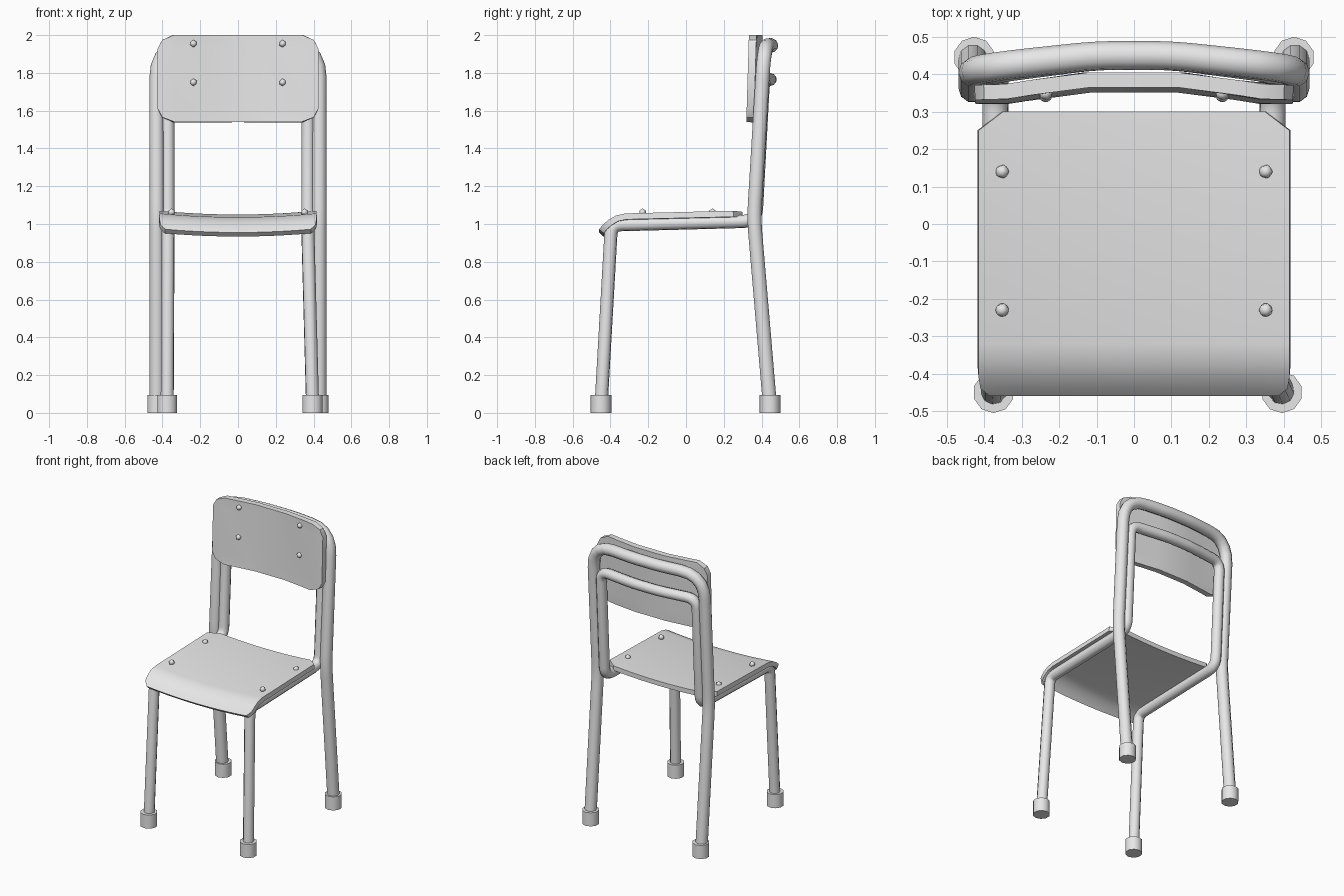
import bpy, bmesh, math
from mathutils import Vector

cube = bpy.data.objects.get("Cube")
if cube:
    bpy.data.objects.remove(cube, do_unlink=True)

grey = bpy.data.materials.new("plain grey")
grey.use_nodes = True
grey.diffuse_color = (0.8, 0.8, 0.8, 1)
grey.node_tree.nodes["Principled BSDF"].inputs["Base Color"].default_value = (0.8, 0.8, 0.8, 1)


def link(name, data):
    obj = bpy.data.objects.new(name, data)
    bpy.context.collection.objects.link(obj)
    data.materials.append(grey)
    return obj


def smooth(obj, angle=35):
    bpy.ops.object.select_all(action='DESELECT')
    obj.select_set(True)
    bpy.context.view_layer.objects.active = obj
    for mod in list(obj.modifiers):
        bpy.ops.object.modifier_apply(modifier=mod.name)
    bpy.ops.object.shade_smooth_by_angle(angle=math.radians(angle))


def rounded(path, steps=5):
    """Replace each (point, radius) corner by a short curve."""
    pts = [Vector(p) for p, r in path]
    out = [pts[0]]
    for i in range(1, len(pts) - 1):
        r = path[i][1]
        a = pts[i] + (pts[i - 1] - pts[i]).normalized() * r
        b = pts[i] + (pts[i + 1] - pts[i]).normalized() * r
        for k in range(steps + 1):
            t = k / steps
            out.append(a * (1 - t) ** 2 + pts[i] * 2 * t * (1 - t) + b * t * t)
    return out + [pts[-1]]


def tube(name, half, radius):
    """Bent tube from one half path, mirrored to the other side."""
    other = [((-x, y, z), r) for (x, y, z), r in reversed(half)]
    pts = rounded(half + other)
    curve = bpy.data.curves.new(name, 'CURVE')
    curve.dimensions = '3D'
    curve.bevel_depth = radius
    curve.bevel_resolution = 3
    curve.use_fill_caps = True
    spline = curve.splines.new('POLY')
    spline.points.add(len(pts) - 1)
    for sp, p in zip(spline.points, pts):
        sp.co = (*p, 1)
    spline.use_smooth = True
    return link(name, curve), spline


def panel(name, rows, columns, place, thickness):
    """Curved board: rows of (half width, a, b), placed by a function."""
    bm = bmesh.new()
    grid = [[bm.verts.new(place(f * w, a, b)) for f in columns] for w, a, b in rows]
    for r0, r1 in zip(grid, grid[1:]):
        for j in range(len(columns) - 1):
            bm.faces.new((r0[j], r1[j], r1[j + 1], r0[j + 1]))
    mesh = bpy.data.meshes.new(name)
    bm.to_mesh(mesh)
    bm.free()
    obj = link(name, mesh)
    mod = obj.modifiers.new("thickness", 'SOLIDIFY')
    mod.thickness = thickness
    mod.offset = -1
    smooth(obj)


# Outer tube: rear legs and top rail
tube("rear_frame", [((0.43, 0.445, 0.03), 0), ((0.43, 0.36, 1.03), 0.08),
                    ((0.43, 0.415, 1.945), 0.17), ((0.1, 0.45, 1.945), 0.06)], 0.039)

# Inner tube: front legs, seat rails and lower back rail
obj, spline = tube("front_frame", [((0.375, -0.45, 0.03), 0), ((0.37, -0.395, 0.995), 0.05),
                                   ((0.37, 0.37, 1.015), 0.07), ((0.37, 0.41, 1.765), 0.07),
                                   ((0.1, 0.445, 1.765), 0.06)], 0.035)
spline.points[0].co.x = 0.395

# Rubber feet
for name, x, y in (("front_left_foot", 0.395, -0.45), ("front_right_foot", -0.375, -0.45),
                   ("rear_left_foot", 0.427, 0.445), ("rear_right_foot", -0.427, 0.445)):
    bpy.ops.mesh.primitive_cylinder_add(vertices=10, radius=0.055, depth=0.095,
                                        location=(x, y, 0.0475))
    foot = bpy.context.object
    foot.name = name
    foot.data.materials.append(grey)
    smooth(foot, 40)


# Seat: dished board with a rolled front edge
def seat_place(x, y, z):
    return x, y, z - 0.02 * (1 - (x / 0.415) ** 2)


panel("seat", [(0.35, 0.30, 1.07), (0.415, 0.25, 1.07), (0.415, -0.32, 1.056),
               (0.415, -0.37, 1.045), (0.415, -0.41, 1.022), (0.41, -0.44, 0.997),
               (0.385, -0.46, 0.975)],
      [i / 5 - 1 for i in range(11)], seat_place, 0.032)


# Backrest: curved board leaning slightly back
def back_y(x, z):
    bend = min(max((abs(x) - 0.145) / 0.2, 0), 1)
    return 0.365 - 0.032 * bend - 0.03 * (2.0 - z)


panel("backrest", [(0.34, 2.0, 0), (0.40, 1.975, 0), (0.425, 1.93, 0),
                   (0.425, 1.61, 0), (0.40, 1.565, 0), (0.335, 1.54, 0)],
      [-1, -0.8, -0.34, 0, 0.34, 0.8, 1],
      lambda x, z, _: (x, back_y(x, z), z), 0.04)

# Rivets on both boards
spots = [("seat_rivet", 0.352, y, 1.062) for y in (0.14, -0.23)]
spots += [("back_rivet", 0.236, back_y(0.236, z), z) for z in (1.955, 1.75)]
for name, x, y, z in spots:
    for side in (1, -1):
        bpy.ops.mesh.primitive_ico_sphere_add(subdivisions=1, radius=0.02,
                                              location=(side * x, y, z))
        rivet = bpy.context.object
        rivet.name = name
        rivet.data.materials.append(grey)
        smooth(rivet, 60)
